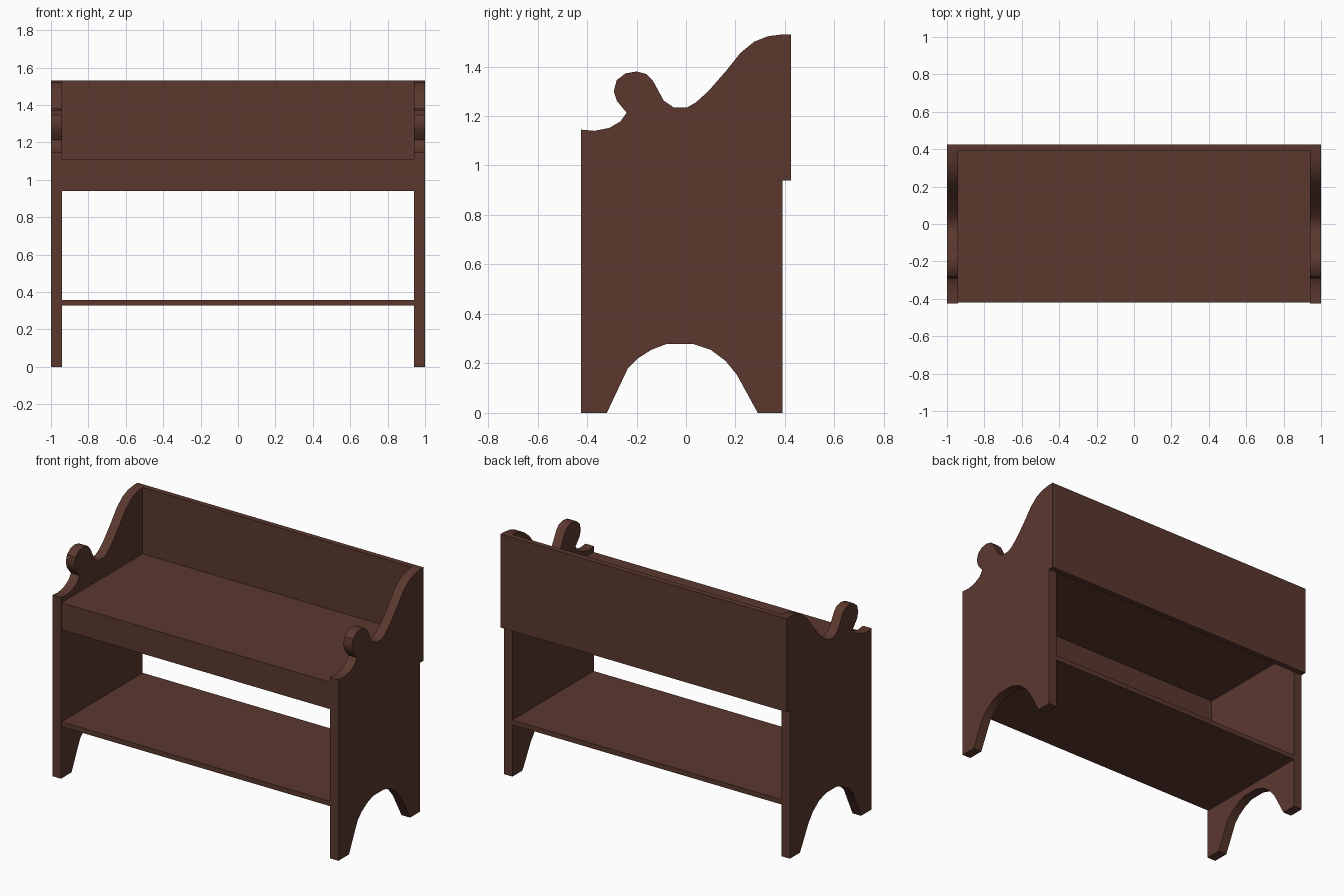
import bpy
import bmesh
import math
from mathutils import Vector

default_cube = bpy.data.objects.get("Cube")
if default_cube:
    bpy.data.objects.remove(default_cube, do_unlink=True)

# Dark stained wood
wood = bpy.data.materials.new("dark_brown_wood")
wood_colour = (0.105, 0.04, 0.028, 1)
wood.use_nodes = True
wood.diffuse_color = wood_colour
wood.node_tree.nodes["Principled BSDF"].inputs["Base Color"].default_value = wood_colour


def finish(bm, name):
    """Turn a bmesh into a named wooden object."""
    bmesh.ops.recalc_face_normals(bm, faces=bm.faces[:])
    mesh = bpy.data.meshes.new(name)
    bm.to_mesh(mesh)
    bm.free()
    mesh.materials.append(wood)
    part = bpy.data.objects.new(name, mesh)
    bpy.context.collection.objects.link(part)
    return part


def board(name, x_range, y_range, z_range):
    """Add a rectangular board between the given limits."""
    bm = bmesh.new()
    bmesh.ops.create_cube(bm, size=1)
    limits = (x_range, y_range, z_range)
    for vert in bm.verts:
        vert.co = Vector([low if c < 0 else high for c, (low, high) in zip(vert.co, limits)])
    return finish(bm, name)


def cut_panel(name, outline, x_inner, x_outer):
    """Extrude a (y, z) outline sideways into a panel."""
    bm = bmesh.new()
    face = bm.faces.new([bm.verts.new((x_inner, y, z)) for y, z in outline])
    extruded = bmesh.ops.extrude_face_region(bm, geom=[face])["geom"]
    moved = [item for item in extruded if isinstance(item, bmesh.types.BMVert)]
    bmesh.ops.translate(bm, verts=moved, vec=(x_outer - x_inner, 0, 0))
    panel = finish(bm, name)
    bpy.ops.object.select_all(action="DESELECT")
    panel.select_set(True)
    bpy.context.view_layer.objects.active = panel
    bpy.ops.object.shade_smooth_by_angle(angle=math.radians(35))
    return panel


FRONT, REAR, BACK = -0.425, 0.39, 0.425
INNER, OUTER = 0.94, 1.0
RAIL_BOTTOM, SEAT_BOTTOM, SEAT_TOP, TOP = 0.94, 1.08, 1.11, 1.53

# Arched foot cutout, running from front to rear
foot_arch = [(-0.32, 0), (-0.235, 0.18), (-0.195, 0.22), (-0.14, 0.255),
             (-0.08, 0.278), (0.03, 0.278), (0.1, 0.255), (0.16, 0.21),
             (0.205, 0.155), (0.29, 0)]

# Scrolled top edge, running from rear to front
back_sweep = [(0.39, TOP), (0.33, 1.522), (0.275, 1.5), (0.22, 1.455),
              (0.16, 1.38), (0.09, 1.3), (0.04, 1.255), (0.005, 1.235),
              (-0.05, 1.235), (-0.09, 1.262)]
arm_knob = [(-0.135, 1.345), (-0.16, 1.37), (-0.2, 1.38), (-0.245, 1.372),
            (-0.28, 1.345), (-0.292, 1.3), (-0.28, 1.262), (-0.24, 1.213)]
front_scoop = [(-0.265, 1.178), (-0.31, 1.152), (-0.37, 1.14), (FRONT, 1.145)]

side_outline = ([(FRONT, 0)] + foot_arch + [(REAR, 0)]
                + back_sweep + arm_knob + front_scoop)

# Two matching side panels
for side, sign in (("left", 1), ("right", -1)):
    cut_panel(side + "_side_panel", side_outline, sign * INNER, sign * OUTER)

# Back rest, covering the rear edges of the side panels
board("back_rest", (-OUTER, OUTER), (REAR, BACK), (RAIL_BOTTOM, TOP))

# Seat board with a front apron below it
board("seat", (-INNER, INNER), (-0.42, REAR), (SEAT_BOTTOM, SEAT_TOP))
board("front_apron", (-INNER, INNER), (-0.42, -0.388), (RAIL_BOTTOM, SEAT_BOTTOM))

# Low shelf between the side panels
board("lower_shelf", (-INNER, INNER), (-0.42, REAR), (0.327, 0.358))
